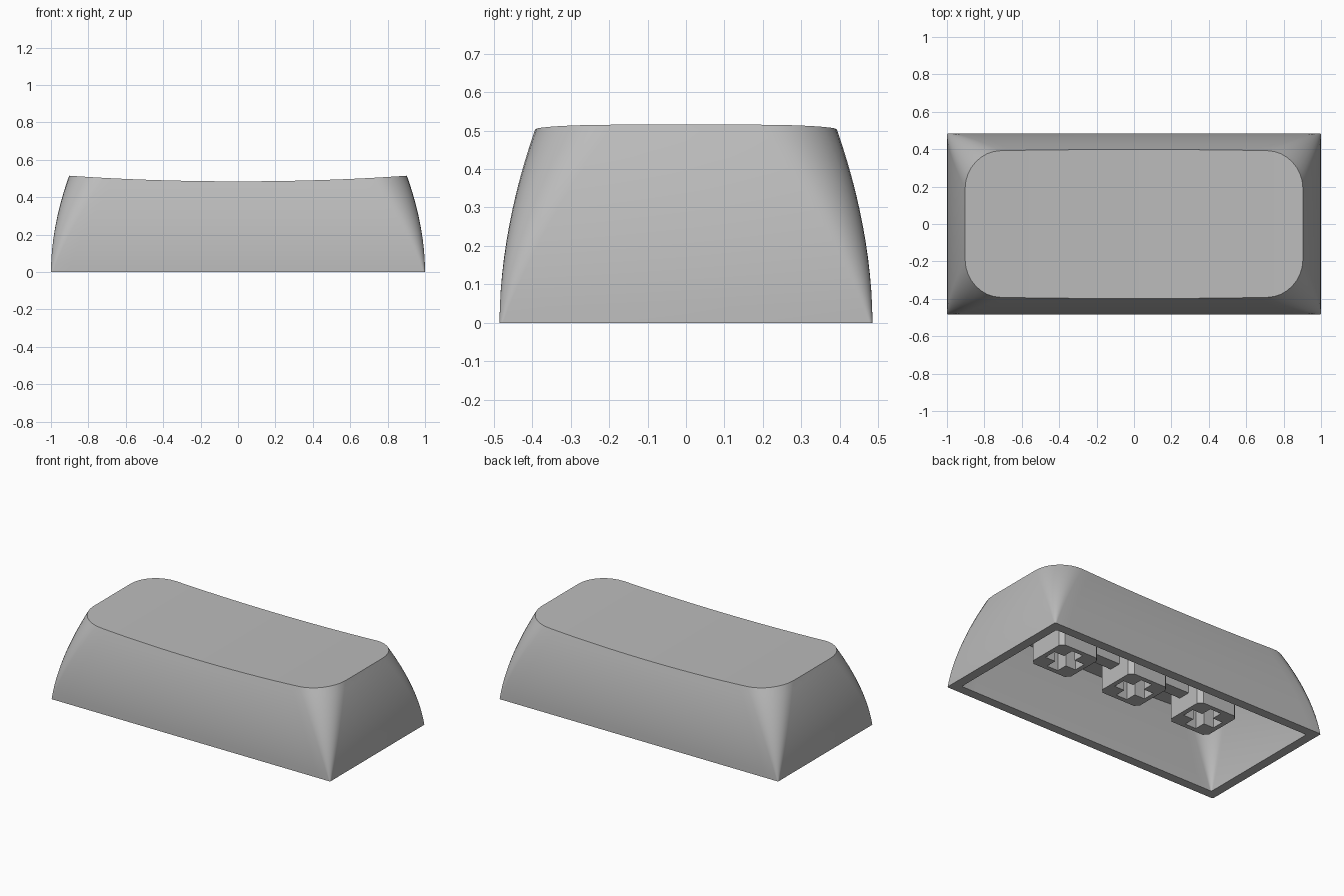
import bpy, bmesh, math

cube = bpy.data.objects.get("Cube")
if cube:
    bpy.data.objects.remove(cube)

grey = bpy.data.materials.new("plain grey")
grey.use_nodes = True
grey.diffuse_color = (0.5, 0.5, 0.5, 1)
grey.node_tree.nodes["Principled BSDF"].inputs["Base Color"].default_value = (0.5, 0.5, 0.5, 1)

HEIGHT = 0.515
ARC, SPAN, LEVELS = 8, 24, 12   # corner, long edge and height segments


def finish(bm, name):
    bmesh.ops.recalc_face_normals(bm, faces=bm.faces)
    mesh = bpy.data.meshes.new(name)
    bm.to_mesh(mesh)
    bm.free()
    mesh.materials.append(grey)
    obj = bpy.data.objects.new(name, mesh)
    bpy.context.collection.objects.link(obj)
    return obj


def dish(x):
    # Cylindrical hollow of the top, lowest in the middle
    return 0.485 + 0.03 * (x / 0.9) ** 2


def half_outline(u, wall):
    # Back half of a rounded rectangle, from right to left
    inset = 0.097 * u ** 1.9 + wall
    hx, hy = 1 - inset, 0.485 - inset
    r = 0.008 + 0.19 * u
    right = [(hx - r + r * math.cos(a), hy - r + r * math.sin(a))
             for a in (math.pi / 2 * i / ARC for i in range(ARC + 1))]
    edge = [((hx - r) * (1 - 2 * i / SPAN), hy) for i in range(1, SPAN)]
    return right + edge + [(-x, y) for x, y in reversed(right)]


def ring(bm, t, wall, drop):
    # One level of the wall; its height follows the dish
    points = []
    for i, (x, y) in enumerate(half_outline(t * (1 - drop / HEIGHT), wall)):
        z = t * (dish(x) - drop)
        points.append((*half_outline(z / HEIGHT, wall)[i], z))
    back = [bm.verts.new(p) for p in points]
    front = [bm.verts.new((x, -y, z)) for x, y, z in points]
    return back + front[::-1]


def bridge(bm, a, b):
    for i in range(len(a)):
        j = (i + 1) % len(a)
        bm.faces.new((a[i], a[j], b[j], b[i]))


def shell(bm, wall, drop):
    rings = [ring(bm, i / LEVELS, wall, drop) for i in range(LEVELS + 1)]
    for a, b in zip(rings, rings[1:]):
        bridge(bm, a, b)
    # Close the top with strips running front to back
    top = rings[-1]
    n = len(top)
    for i in range(n // 2 - 1):
        bm.faces.new((top[i], top[i + 1], top[n - 2 - i], top[n - 1 - i]))
    return rings[0]


# Hollow cap body with a flat bottom rim
bm = bmesh.new()
bridge(bm, shell(bm, 0, 0), shell(bm, 0.06, 0.08))
body = finish(bm, "cap_body")
bpy.context.view_layer.objects.active = body
body.select_set(True)
bpy.ops.object.shade_smooth_by_angle(angle=math.radians(30))
body.select_set(False)


# Square posts with a cross-shaped socket, mirrored from one quarter
def post(name, cx):
    a, c, arm, w = 0.142, 0.025, 0.112, 0.04
    profile = [(a, 0), (a, a - c), (a - c, a), (0, a),
               (0, arm), (w, arm), (w, w), (arm, w), (arm, 0)]
    bm = bmesh.new()
    low = [bm.verts.new((x, y, 0.138)) for x, y in profile]
    high = [bm.verts.new((x, y, 0.44)) for x, y in profile]
    for i in range(len(low) - 1):
        if i != 3:              # leave the mirror planes open
            bm.faces.new((low[i], low[i + 1], high[i + 1], high[i]))
    bm.faces.new(low)
    bm.faces.new(high)
    obj = finish(bm, name)
    obj.location.x = cx
    mirror = obj.modifiers.new("Mirror", "MIRROR")
    mirror.use_axis = (True, True, False)


SPACING = 0.52
for name, k in (("right_post", -1), ("middle_post", 0), ("left_post", 1)):
    post(name, k * SPACING)

# Ribs joining neighbouring posts
for name, side in (("right_rib", -1), ("left_rib", 1)):
    bm = bmesh.new()
    bmesh.ops.create_cube(bm, size=1)
    bmesh.ops.scale(bm, vec=(SPACING - 0.27, 0.08, 0.2), verts=bm.verts)
    bmesh.ops.translate(bm, vec=(side * SPACING / 2, 0, 0.34), verts=bm.verts)
    finish(bm, name)
